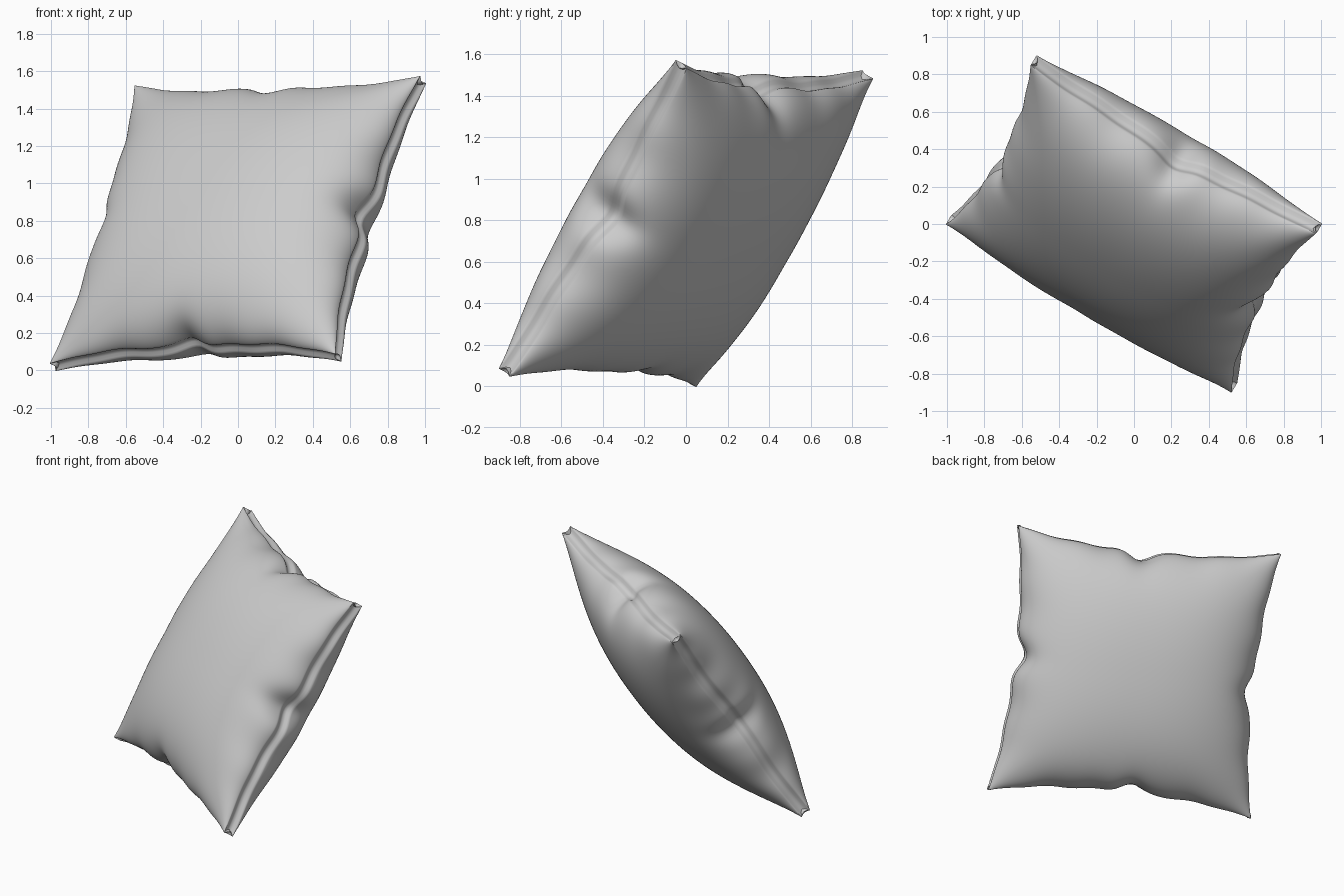
import bpy, bmesh, math
from mathutils import Vector, Matrix

if "Cube" in bpy.data.objects:
    bpy.data.objects.remove(bpy.data.objects["Cube"])

N = 64          # grid cells per panel
HALF = 0.888    # half width, corner to corner
RIM = 0.036     # half gap between the two seam ridges
BULGE = 0.335   # extra puff in the middle

# Pillow axes: across, up and out of the front face
U = Vector((1.51, -0.89, 0.05)).normalized()
V = Vector((0.45, 0.85, 1.48))
V = (V - U * V.dot(U)).normalized()
W = U.cross(V)
CENTRE = Vector((0, 0, 0.785))


def inset(s, across, centre):
    """How far an edge is drawn in: a broad bow plus a pinch near its middle."""
    a = abs(across)
    bow = 0.085 * (1 - abs(s) ** 2.6) * a ** 2
    pinch = 0.065 * math.exp(-((s - centre) / 0.10) ** 2) * a ** 7
    ripple = 0.007 * math.sin(s * 17 + centre * 30) * (1 - s * s) * a ** 6
    return bow + pinch + ripple


def panel_point(u, v, side):
    x = u * (HALF - inset(v, u, 0.03 if u > 0 else -0.05))
    y = v * (HALF - inset(u, v, 0.06 if v > 0 else -0.06))
    puff = max(0, (1 - abs(u) ** 2.2) * (1 - abs(v) ** 2.2)) ** 0.55
    # the seam wanders a little off the middle plane
    edge = max(abs(u), abs(v)) ** 6
    wander = 0.014 * math.sin(5 * (u - v)) * edge * (1 - (u * v) ** 2)
    return x, y, side * (RIM + BULGE * puff) + wander, wander


def spacing(i):
    return math.sin(math.pi / 2 * (2 * i / N - 1))


# Front and back panels, each with an outer ring turned in to the seam groove
bm = bmesh.new()
for side in (1, -1):
    grid = []
    for j in range(-1, N + 2):
        row = []
        for i in range(-1, N + 2):
            u, v = (spacing(min(max(k, 0), N)) for k in (i, j))
            x, y, z, mid = panel_point(u, v, side)
            if i in (-1, N + 1):
                x -= math.copysign(0.035, u)
            if j in (-1, N + 1):
                y -= math.copysign(0.035, v)
            if i in (-1, N + 1) or j in (-1, N + 1):
                z = mid
            row.append(bm.verts.new(CENTRE + U * x + V * y + W * z))
        grid.append(row)
    for a, b in zip(grid, grid[1:]):
        for k in range(len(a) - 1):
            quad = (a[k], a[k + 1], b[k + 1], b[k])
            bm.faces.new(quad if side > 0 else quad[::-1])
bmesh.ops.remove_doubles(bm, verts=bm.verts, dist=0.0002)
bmesh.ops.recalc_face_normals(bm, faces=bm.faces)
for f in bm.faces:
    f.smooth = True

mesh = bpy.data.meshes.new("pillow")
bm.to_mesh(mesh)
bm.free()
pillow = bpy.data.objects.new("pillow", mesh)
bpy.context.collection.objects.link(pillow)
sub = pillow.modifiers.new("soften", 'SUBSURF')
sub.levels = sub.render_levels = 1
